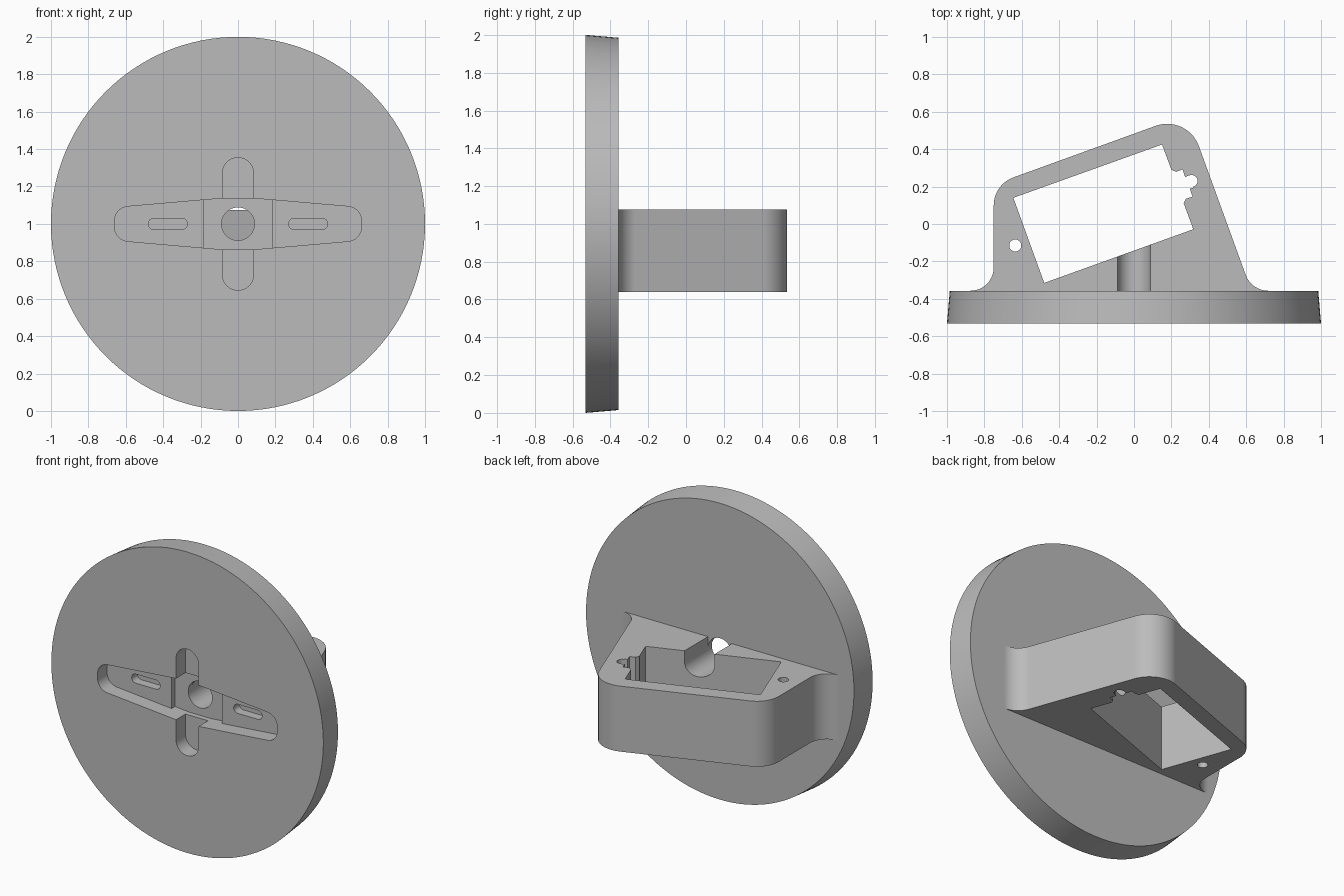
import bpy, bmesh, math
from mathutils import Vector

if "Cube" in bpy.data.objects:
    bpy.data.objects.remove(bpy.data.objects["Cube"])

FRONT, BACK = -0.532, -0.357      # disc faces along y
LOW, HIGH = 0.64, 1.075           # housing bottom and top
CZ = 1.0                          # disc centre height

grey = bpy.data.materials.new("plain grey")
grey.use_nodes = True
grey.diffuse_color = (0.5, 0.5, 0.5, 1)
grey.node_tree.nodes["Principled BSDF"].inputs["Base Color"].default_value = grey.diffuse_color


def rounded(corners, steps=14):
    """Polygon from (x, y, radius) corners, with arcs tangent to both sides."""
    out, n = [], len(corners)
    for i, (x, y, r) in enumerate(corners):
        p = Vector((x, y))
        if r == 0:
            out.append(p)
            continue
        a = (Vector(corners[i - 1][:2]) - p).normalized()
        b = (Vector(corners[(i + 1) % n][:2]) - p).normalized()
        half = a.angle(b) / 2
        c = p + (a + b).normalized() * (r / math.sin(half))
        t = r / math.tan(half)
        start, end = p + a * t - c, p + b * t - c
        sweep = math.atan2(start.x * end.y - start.y * end.x, start.dot(end))
        for k in range(steps + 1):
            ang = math.atan2(start.y, start.x) + sweep * k / steps
            out.append(c + r * Vector((math.cos(ang), math.sin(ang))))
    return out


def box(x0, x1, y0, y1, r=0):
    return rounded([(x0, y0, r), (x1, y0, r), (x1, y1, r), (x0, y1, r)])


def circle(x, y, r, n=48):
    return [Vector((x + r * math.cos(math.tau * k / n), y + r * math.sin(math.tau * k / n)))
            for k in range(n)]


def prism(name, pts, lo, hi, axis="z", taper=1.0):
    """Extrude a profile along z, or along y with the profile centred on the disc."""
    bm = bmesh.new()
    rings = []
    for d, s in ((lo, 1.0), (hi, taper)):
        rings.append([bm.verts.new((p.x * s, p.y * s, d) if axis == "z"
                                   else (p.x * s, d, CZ + p.y * s)) for p in pts])
    bm.faces.new(rings[0])
    bm.faces.new(rings[1])
    n = len(pts)
    for i in range(n):
        j = (i + 1) % n
        bm.faces.new((rings[0][i], rings[0][j], rings[1][j], rings[1][i]))
    bmesh.ops.recalc_face_normals(bm, faces=bm.faces)
    mesh = bpy.data.meshes.new(name)
    bm.to_mesh(mesh)
    bm.free()
    mesh.materials.append(grey)
    ob = bpy.data.objects.new(name, mesh)
    bpy.context.collection.objects.link(ob)
    return ob


def combine(target, other, operation):
    mod = target.modifiers.new(other.name, "BOOLEAN")
    mod.operation, mod.solver, mod.object = operation, "EXACT", other
    bpy.context.view_layer.objects.active = target
    bpy.ops.object.modifier_apply(modifier=mod.name)
    bpy.data.objects.remove(other)


# Tapered round base with the angled housing behind it
mount = prism("wall_mount", circle(0, 0, 1.0, 128), FRONT, BACK, "y", 0.985)
housing = prism("housing", rounded([
    (-0.88, BACK - 0.03, 0), (-0.88, BACK, 0), (-0.75, BACK, 0.125), (-0.75, 0.211, 0.16),
    (0.285, 0.586, 0.18), (0.628, BACK, 0.13), (0.73, BACK, 0), (0.73, BACK - 0.03, 0)]),
    LOW, HIGH)
combine(mount, housing, "UNION")

# Tilted through pocket, its latch notch and the screw hole
cutters = [
    prism("pocket", rounded([(-0.645, 0.14, 0), (-0.48, -0.315, 0),
                             (0.317, -0.028, 0), (0.15, 0.425, 0)]), 0.5, 1.2),
    prism("latch_notch", rounded([
        (0.15, 0.27, 0), (0.2, 0.29, 0), (0.225, 0.279, 0), (0.26, 0.292, 0), (0.273, 0.252, 0),
        (0.295, 0.26, 0), (0.318, 0.195, 0), (0.298, 0.188, 0), (0.313, 0.147, 0),
        (0.277, 0.135, 0), (0.265, 0.11, 0), (0.2, 0.1, 0)]), 0.5, 1.2),
    prism("latch_round", circle(0.308, 0.23, 0.032, 32), 0.5, 1.2),
    prism("screw_hole", circle(-0.635, -0.115, 0.032, 32), 0.5, 1.2),
]

# Cable passage: round through the disc, open-topped behind it
cutters += [
    prism("cable_hole", circle(0, 0, 0.088), -0.7, -0.05, "y"),
    prism("cable_channel", box(-0.088, 0.088, 0, 0.2), BACK, -0.05, "y"),
]

# Cross-shaped front recess with a deeper middle and blind slots in the arms
slope = 0.05 / 0.58
edge = 0.137 - slope * 0.105
cutters += [
    prism("arm_recess", rounded([
        (0.08, 0.137, 0), (-0.08, 0.137, 0), (-0.66, 0.087, 0.077), (-0.66, -0.087, 0.077),
        (-0.08, -0.137, 0), (0.08, -0.137, 0), (0.66, -0.087, 0.077), (0.66, 0.087, 0.077)]),
        -0.7, FRONT + 0.1, "y"),
    prism("upright_recess", box(-0.083, 0.083, -0.354, 0.354, 0.0825), -0.7, FRONT + 0.1, "y"),
    prism("middle_recess", rounded([
        (0.08, 0.137, 0), (-0.08, 0.137, 0), (-0.185, edge, 0), (-0.185, -edge, 0),
        (-0.08, -0.137, 0), (0.08, -0.137, 0), (0.185, -edge, 0), (0.185, edge, 0)]),
        -0.7, FRONT + 0.135, "y"),
]
for side in (-1, 1):
    x = side * 0.375
    cutters.append(prism("arm_slot", box(x - 0.104, x + 0.104, -0.03, 0.03, 0.0295),
                         -0.7, FRONT + 0.16, "y"))

for cutter in cutters:
    combine(mount, cutter, "DIFFERENCE")

# Smooth curves, crisp edges
bpy.ops.object.select_all(action="DESELECT")
mount.select_set(True)
bpy.context.view_layer.objects.active = mount
bpy.ops.object.shade_smooth_by_angle(angle=math.radians(30))
weighted = mount.modifiers.new("even shading", "WEIGHTED_NORMAL")
weighted.keep_sharp = True
